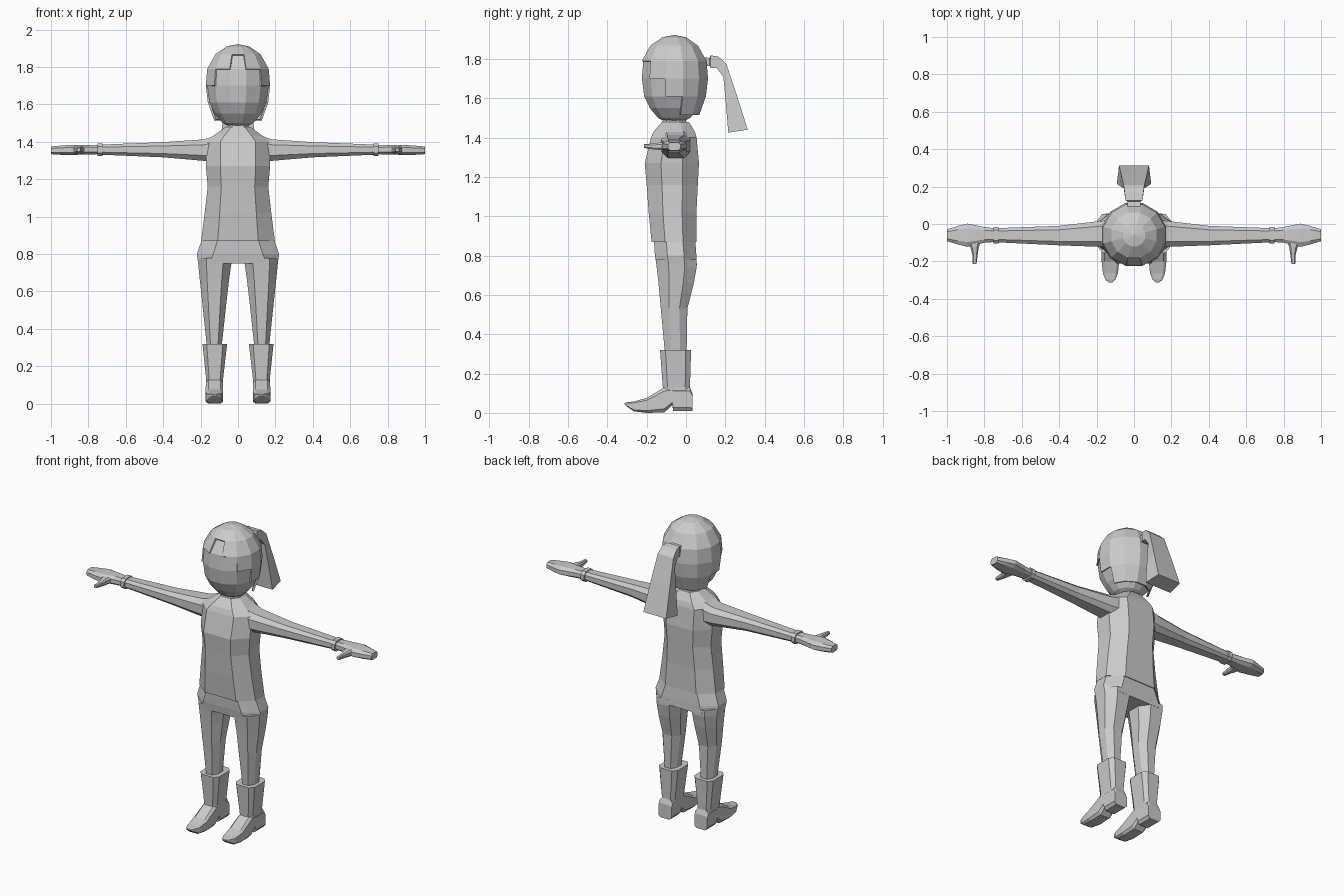
import bpy, bmesh
from math import sin, cos, pi


def finish(name, bm, mirror=False):
    bmesh.ops.remove_doubles(bm, verts=bm.verts, dist=0.0001)
    bmesh.ops.recalc_face_normals(bm, faces=bm.faces)
    me = bpy.data.meshes.new(name)
    bm.to_mesh(me)
    bm.free()
    ob = bpy.data.objects.new(name, me)
    bpy.context.collection.objects.link(ob)
    if mirror:
        m = ob.modifiers.new("mirror", 'MIRROR')
        m.use_mirror_merge = False
    return ob


def loft(name, rings, mirror=False):
    """Skin a list of equal-length point rings and cap both ends."""
    bm = bmesh.new()
    vs = [[bm.verts.new(p) for p in r] for r in rings]
    n = len(rings[0])
    for a, b in zip(vs, vs[1:]):
        for i in range(n):
            j = (i + 1) % n
            bm.faces.new((a[i], a[j], b[j], b[i]))
    bm.faces.new(vs[0])
    bm.faces.new(vs[-1])
    return finish(name, bm, mirror)


def octagon(u0, u1, v0, v1, fu=0.5, fv=0.4):
    """Chamfered rectangle; fu and fv are the flat fractions of each side."""
    cu, cv, hu, hv = (u0 + u1) / 2, (v0 + v1) / 2, (u1 - u0) / 2, (v1 - v0) / 2
    pts = [(-fu, -1), (fu, -1), (1, -fv), (1, fv), (fu, 1), (-fu, 1), (-1, fv), (-1, -fv)]
    return [(cu + hu * a, cv + hv * b) for a, b in pts]


def z_ring(z, x0, x1, y0, y1, fu=0.5, fv=0.4):
    return [(x, y, z) for x, y in octagon(x0, x1, y0, y1, fu, fv)]


def x_ring(x, yc, hy, z0, z1, fu=0.6, fv=0.5):
    return [(x, y, z) for y, z in octagon(yc - hy, yc + hy, z0, z1, fu, fv)]


def y_ring(y, xc, hx, z0, z1, fu=0.6, fv=0.5):
    return [(x, y, z) for x, z in octagon(xc - hx, xc + hx, z0, z1, fu, fv)]


# Head and hair: 12-sided, with one flat facing front
N, CY = 12, -0.06


def head_ring(z, r):
    return [(r * sin((i - 0.5) * 2 * pi / N), CY - r * cos((i - 0.5) * 2 * pi / N), z)
            for i in range(N)]


loft("head", [head_ring(z, r) for z, r in (
    (1.48, 0.045), (1.50, 0.085), (1.55, 0.128), (1.61, 0.158), (1.70, 0.17),
    (1.79, 0.163), (1.86, 0.118), (1.90, 0.06), (1.91, 0.01))])

# Hair cap: each column runs down to its own ring, leaving the face open
bm = bmesh.new()
levels = [(1.922, 0.001), (1.91, 0.062), (1.868, 0.125), (1.79, 0.17),
          (1.70, 0.178), (1.61, 0.167), (1.515, 0.132)]
hv = [[bm.verts.new(p) for p in head_ring(z, r)] for z, r in levels]
depth = [2, 3, 4, 5, 6, 6, 6]
for i in range(N):
    for k in range(depth[min(i, N - i)]):
        j = (i + 1) % N
        bm.faces.new((hv[k + 1][i], hv[k + 1][j], hv[k][j], hv[k][i]))
bmesh.ops.delete(bm, geom=[v for v in bm.verts if not v.link_faces], context='VERTS')
hair = finish("hair", bm)
s = hair.modifiers.new("thickness", 'SOLIDIFY')
s.thickness, s.offset = 0.012, -1

# Ponytail: (outer y, z, half width), (inner y, z, half width)
tail = [((0.08, 1.81, 0.035), (0.08, 1.765, 0.035)),
        ((0.12, 1.805, 0.035), (0.12, 1.765, 0.035)),
        ((0.125, 1.818, 0.045), (0.125, 1.755, 0.045)),
        ((0.165, 1.812, 0.05), (0.155, 1.755, 0.05)),
        ((0.205, 1.775, 0.055), (0.19, 1.71, 0.055)),
        ((0.26, 1.61, 0.068), (0.203, 1.57, 0.074)),
        ((0.314, 1.44, 0.08), (0.215, 1.425, 0.092))]
loft("ponytail", [[(-a[2], a[0], a[1]), (a[2], a[0], a[1]),
                   (b[2], b[0], b[1]), (-b[2], b[0], b[1])] for a, b in tail])

# Neck and shirt
loft("neck", [z_ring(z, -r, r, CY - r, CY + r) for z, r in ((1.45, 0.065), (1.49, 0.058), (1.53, 0.058))])
loft("shirt", [z_ring(z, -w, w, f, b, 0.55) for z, w, f, b in (
    (0.87, 0.197, -0.175, 0.053), (1.02, 0.178, -0.19, 0.053), (1.16, 0.162, -0.2, 0.06),
    (1.27, 0.172, -0.21, 0.066), (1.40, 0.172, -0.178, 0.054), (1.43, 0.135, -0.165, 0.045),
    (1.48, 0.065, -0.122, 0.015))])

# Trousers
loft("trouser_hips", [z_ring(z, -w, w, f, b, u) for z, w, f, b, u in (
    (0.90, 0.185, -0.165, 0.045, 0.55), (0.80, 0.22, -0.158, 0.053, 0.6),
    (0.75, 0.213, -0.15, 0.055, 0.72))])
loft("trouser_legs", [z_ring(z, x0, x1, f, b) for z, x0, x1, f, b in (
    (0.78, 0.03, 0.216, -0.154, 0.054), (0.74, 0.037, 0.212, -0.149, 0.054),
    (0.66, 0.048, 0.204, -0.14, 0.04), (0.53, 0.063, 0.19, -0.128, 0.007),
    (0.30, 0.088, 0.166, -0.107, 0.003))], True)

# Boots: shaft and foot with heel
loft("boot_shaft", [z_ring(z, x0, x1, f, b, 0.65, 0.65) for z, x0, x1, f, b in (
    (0.32, 0.058, 0.19, -0.132, 0.026), (0.13, 0.08, 0.17, -0.118, 0.02),
    (0.09, 0.081, 0.17, -0.118, 0.022))], True)
loft("boot_foot", [y_ring(y, 0.126, w, z0, z1, 0.7, 0.7) for y, w, z0, z1 in (
    (0.032, 0.045, 0.01, 0.10), (0.02, 0.045, 0.01, 0.13), (-0.065, 0.045, 0.01, 0.13),
    (-0.07, 0.045, 0.04, 0.13), (-0.11, 0.046, 0.002, 0.13), (-0.20, 0.047, 0.0, 0.076),
    (-0.265, 0.04, 0.008, 0.058), (-0.298, 0.026, 0.03, 0.054), (-0.312, 0.01, 0.042, 0.05))], True)

# Arms: sleeve, cuff, mitten hand and thumb
loft("sleeve", [x_ring(*r) for r in (
    (0.09, -0.055, 0.08, 1.29, 1.445), (0.18, -0.053, 0.069, 1.298, 1.413),
    (0.40, -0.062, 0.052, 1.317, 1.398), (0.73, -0.06, 0.038, 1.331, 1.385))], True)
loft("cuff", [x_ring(x, -0.06, 0.045, 1.325, 1.39) for x in (0.725, 0.752)], True)
loft("hand", [x_ring(*r) for r in (
    (0.74, -0.06, 0.036, 1.334, 1.382), (0.80, -0.058, 0.042, 1.332, 1.384),
    (0.89, -0.06, 0.062, 1.33, 1.384), (0.94, -0.06, 0.05, 1.33, 1.38),
    (1.0, -0.06, 0.032, 1.334, 1.375))], True)
loft("thumb", [y_ring(*r) for r in (
    (-0.085, 0.855, 0.04, 1.337, 1.378), (-0.125, 0.852, 0.022, 1.336, 1.376),
    (-0.165, 0.85, 0.014, 1.34, 1.37), (-0.213, 0.852, 0.01, 1.347, 1.366))], True)
